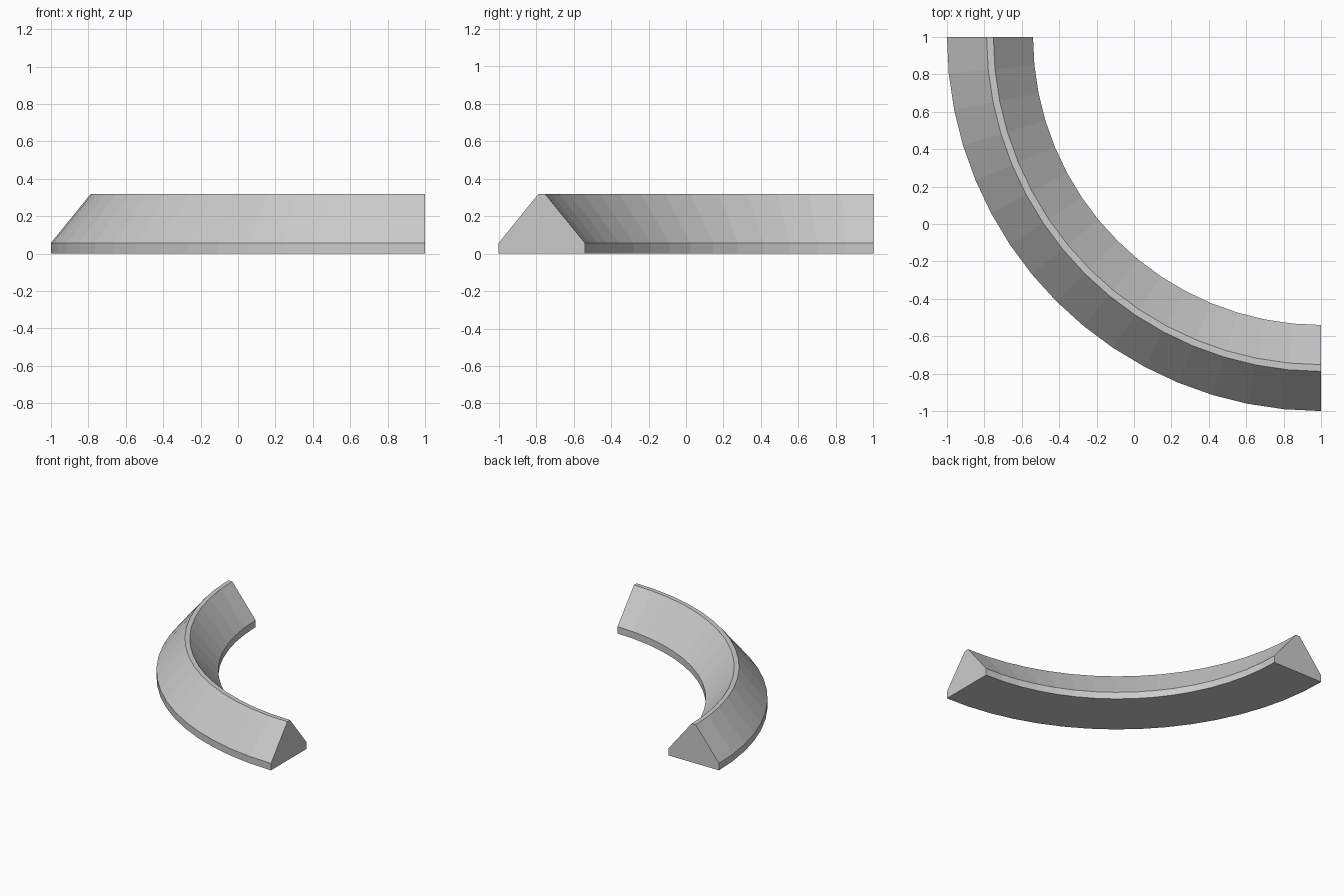
import bpy
import bmesh
from math import pi
from mathutils import Matrix, Vector

cube = bpy.data.objects.get("Cube")
if cube:
    bpy.data.objects.remove(cube, do_unlink=True)

# Single grey material
GREY = (0.6, 0.6, 0.6, 1)
grey = bpy.data.materials.new("plain grey")
grey.use_nodes = True
grey.diffuse_color = GREY
grey.node_tree.nodes["Principled BSDF"].inputs["Base Color"].default_value = GREY

# Cross-section as (radius, height): low kerb, sloped sides, narrow flat ridge
PROFILE = [(2, 0), (2, 0.057), (1.788, 0.318),
           (1.752, 0.318), (1.54, 0.057), (1.54, 0)]
CENTRE = Vector((1, 1, 0))
SEGMENTS = 16

# Sweep the section through a quarter turn, one ring per step
bm = bmesh.new()
rings = []
for i in range(SEGMENTS + 1):
    turn = Matrix.Rotation(pi + i * pi / 2 / SEGMENTS, 3, "Z")
    rings.append([bm.verts.new(CENTRE + turn @ Vector((r, 0, z)))
                  for r, z in PROFILE])
n = len(PROFILE)
for a, b in zip(rings, rings[1:]):
    for j in range(n):
        k = (j + 1) % n
        bm.faces.new((a[j], a[k], b[k], b[j]))

# Flat end caps
bm.faces.new(rings[0])
bm.faces.new(reversed(rings[-1]))
bmesh.ops.recalc_face_normals(bm, faces=bm.faces)

mesh = bpy.data.meshes.new("curved_ridge")
bm.to_mesh(mesh)
bm.free()
mesh.materials.append(grey)
ridge = bpy.data.objects.new("curved_ridge", mesh)
bpy.context.collection.objects.link(ridge)
